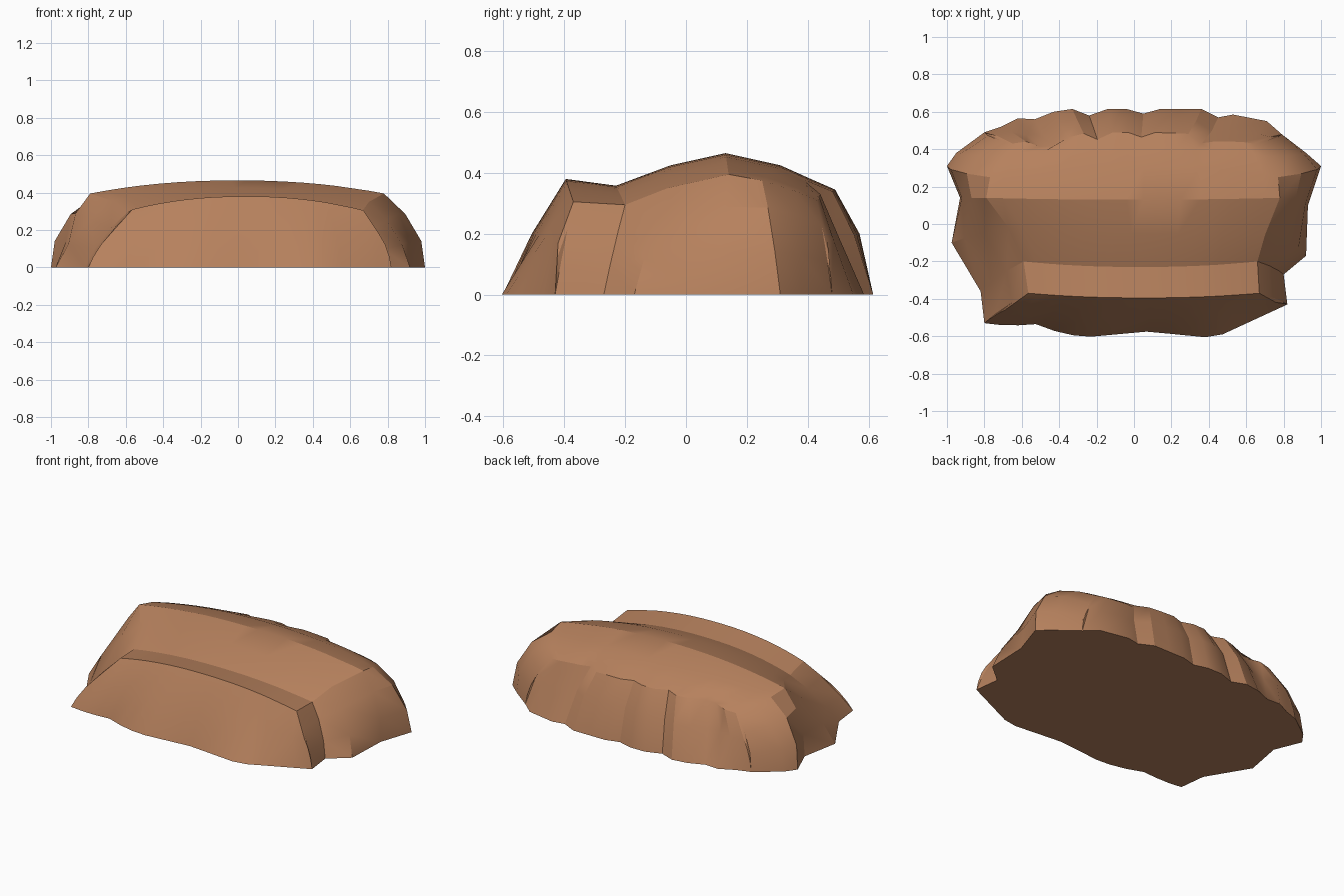
import bpy, bmesh, math
from mathutils import Vector

if "Cube" in bpy.data.objects:
    bpy.data.objects.remove(bpy.data.objects["Cube"])

# Scalloped back edge of the base, left to right (x, y)
BACK = [(-.80, .49), (-.71, .52), (-.62, .565), (-.53, .56), (-.43, .60), (-.33, .615),
        (-.24, .58), (-.14, .615), (-.04, .615), (.05, .59), (.14, .615), (.25, .615),
        (.36, .615), (.45, .57), (.53, .585), (.71, .55), (.79, .48)]
# Jagged front edge of the base
FRONT = [(-.80, -.53), (-.67, -.545), (-.52, -.535), (-.39, -.585), (-.26, -.605),
         (.07, -.575), (.43, -.61), (.82, -.43)]
T = [(x + .80) / 1.59 for x, _ in BACK]      # column positions shared by all rows
WALL = [0, .3, .68]                         # steps up each end wall


def along(line, x):
    """y on a polyline at x"""
    for (xa, ya), (xb, yb) in zip(line, line[1:]):
        if x <= xb:
            return ya + (yb - ya) * max(0, (x - xa) / (xb - xa))
    return line[-1][1]


def arch(base_l, top_l, crown, top_r, base_r, bulge=.04):
    """One cross row: up the left wall, over the crown, down the right wall."""
    def wall(b, t):
        b, t = Vector((*b, 0)), Vector(t)
        out = Vector((math.copysign(bulge, b.x), 0, bulge * .6))
        return [b.lerp(t, s) + out * math.sin(math.pi * s) for s in WALL]
    a, b = Vector(top_l), Vector(top_r)
    top = []
    for t in T:
        p, k = a.lerp(b, t), 1 - abs(2 * t - 1) ** 2.2
        m = a.lerp(b, .5)
        p.y += (crown[0] - m.y) * k
        p.z += (crown[1] - m.z) * k
        top.append(p)
    return wall(base_l, top_l) + top + wall(base_r, top_r)[::-1]


def flat_row(line):
    """Base edge row: the wall columns collapse into the corners."""
    x0, x1 = line[0][0], line[-1][0]
    top = [Vector((x0 + (x1 - x0) * t, along(line, x0 + (x1 - x0) * t), 0)) for t in T]
    return [top[0]] * len(WALL) + top + [top[-1]] * len(WALL)


def scallop(row, depth=1.0):
    """Push the top columns in where the back edge has notches."""
    n = len(WALL)
    for p, (x, y) in zip(row[n:-n], BACK):
        if abs(x) < .65:
            p.y += (y - .60) * depth
    return row


rows = [
    flat_row(FRONT),
    # front face middle
    arch((-.80, -.53), (-.69, -.46, .17), (-.505, .20), (.76, -.42, .17), (.82, -.43), .01),
    # front lip
    arch((-.80, -.53), (-.565, -.37, .31), (-.395, .38), (.67, -.37, .305), (.82, -.43), .015),
    # groove behind the lip
    arch((-.82, -.36), (-.59, -.20, .295), (-.23, .358), (.66, -.20, .295), (.80, -.27), .02),
    # front slope of the mound
    arch((-.975, -.10), (-.67, -.02, .355), (-.05, .425), (.70, -.06, .35), (.92, -.17), .03),
    # main ridge
    arch((-.93, .14), (-.79, .14, .395), (.13, .465), (.78, .14, .395), (.93, .10), .04),
    # widest row
    arch((-1, .31), (-.77, .25, .375), (.31, .425), (.77, .25, .375), (1, .31), .06),
    # back shoulder
    arch((-.95, .38), (-.72, .36, .34), (.41, .38), (.72, .36, .34), (.92, .38), .06),
    # scalloped back rim
    scallop(arch((-.80, .49), (-.65, .43, .31), (.475, .345), (.64, .43, .31), (.79, .48), .03)),
    scallop(arch((-.80, .49), (-.74, .475, .18), (.555, .20), (.73, .465, .18), (.79, .48), .01)),
    flat_row(BACK),
]

# Skin the rows and close the underside
bm = bmesh.new()
grid = [[bm.verts.new(p) for p in r] for r in rows]
for a, b in zip(grid, grid[1:]):
    for i in range(len(a) - 1):
        bm.faces.new((a[i], a[i + 1], b[i + 1], b[i]))
bmesh.ops.remove_doubles(bm, verts=bm.verts, dist=.0005)
bmesh.ops.dissolve_degenerate(bm, dist=.0005, edges=bm.edges)
bmesh.ops.holes_fill(bm, edges=[e for e in bm.edges if e.is_boundary], sides=0)
bmesh.ops.triangulate(bm, faces=[f for f in bm.faces if len(f.verts) > 4])
bmesh.ops.recalc_face_normals(bm, faces=bm.faces)

mesh = bpy.data.meshes.new("rock_mound")
bm.to_mesh(mesh)
bm.free()
rock = bpy.data.objects.new("rock_mound", mesh)
bpy.context.collection.objects.link(rock)

clay = bpy.data.materials.new("clay brown")
clay.diffuse_color = (.47, .22, .11, 1)
clay.use_nodes = True
clay.node_tree.nodes["Principled BSDF"].inputs["Base Color"].default_value = clay.diffuse_color
mesh.materials.append(clay)

bpy.context.view_layer.objects.active = rock
rock.select_set(True)
bpy.ops.object.shade_smooth_by_angle(angle=math.radians(25))
